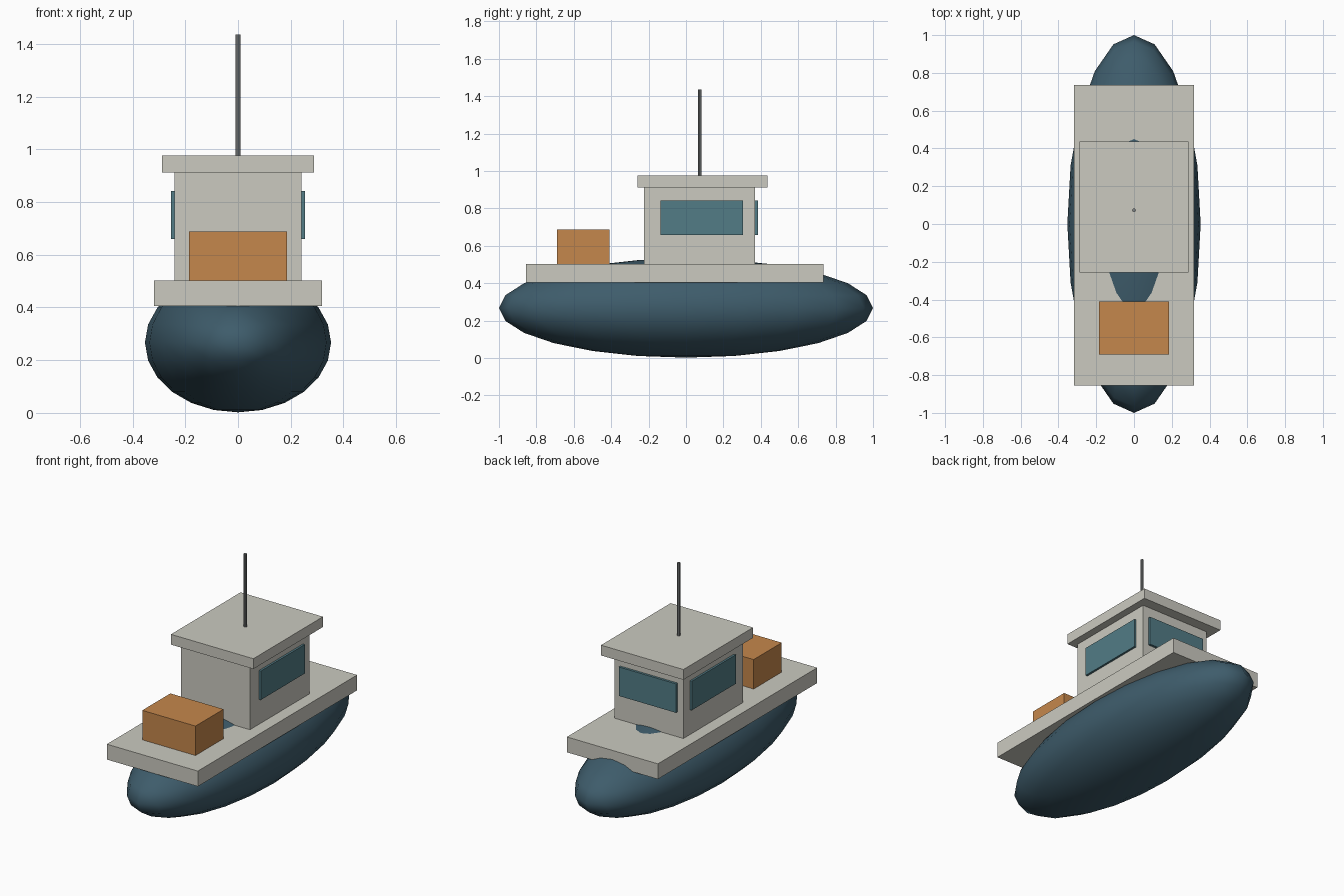
import bpy
import math

if "Cube" in bpy.data.objects:
    bpy.data.objects.remove(bpy.data.objects["Cube"])


def lin(c):
    c /= 255
    return c / 12.92 if c <= 0.04045 else ((c + 0.055) / 1.055) ** 2.4


def material(name, r, g, b):
    m = bpy.data.materials.new(name)
    m.diffuse_color = (lin(r), lin(g), lin(b), 1)
    m.use_nodes = True
    m.node_tree.nodes["Principled BSDF"].inputs["Base Color"].default_value = m.diffuse_color
    return m


HULL = material("hull_blue", 62, 92, 107)
CREAM = material("cream_paint", 203, 202, 192)
GLASS = material("window_teal", 82, 124, 134)
ORANGE = material("crate_orange", 197, 135, 76)
STEEL = material("mast_grey", 128, 132, 132)


def finish(name, mat):
    ob = bpy.context.object
    ob.name = name
    ob.data.materials.append(mat)
    bpy.ops.object.transform_apply(location=False, rotation=False, scale=True)
    return ob


def box(name, mat, x, y, z):
    """Box from (min, max) ranges on each axis."""
    axes = (x, y, z)
    bpy.ops.mesh.primitive_cube_add(size=1, location=[(a + b) / 2 for a, b in axes])
    bpy.context.object.scale = [b - a for a, b in axes]
    return finish(name, mat)


# Hull: stretched low-poly ellipsoid, smooth shaded
bpy.ops.mesh.primitive_uv_sphere_add(segments=20, ring_count=12, radius=1,
                                     location=(0, 0, 0.267))
bpy.context.object.scale = (0.353, 1.0, 0.265)
finish("hull", HULL)
bpy.ops.object.shade_smooth()

# Deck, cabin and roof
box("deck", CREAM, (-0.318, 0.318), (-0.855, 0.735), (0.405, 0.502))
box("cabin", CREAM, (-0.241, 0.241), (-0.225, 0.37), (0.502, 0.911))
box("roof", CREAM, (-0.288, 0.288), (-0.258, 0.437), (0.911, 0.976))

# Raised window panes on both sides and the rear wall
for side, s in (("right", 1), ("left", -1)):
    box(side + "_window", GLASS, sorted((s * 0.238, s * 0.254)), (-0.135, 0.305), (0.659, 0.842))
box("rear_window", GLASS, (-0.20, 0.20), (0.367, 0.385), (0.659, 0.842))

# Cargo crate on the fore deck
box("crate", ORANGE, (-0.186, 0.186), (-0.69, -0.41), (0.502, 0.688))

# Mast
bpy.ops.mesh.primitive_cylinder_add(vertices=8, radius=0.0095, depth=0.46,
                                    location=(0, 0.073, 1.206))
finish("mast", STEEL)
bpy.ops.object.shade_smooth_by_angle(angle=math.radians(30))
